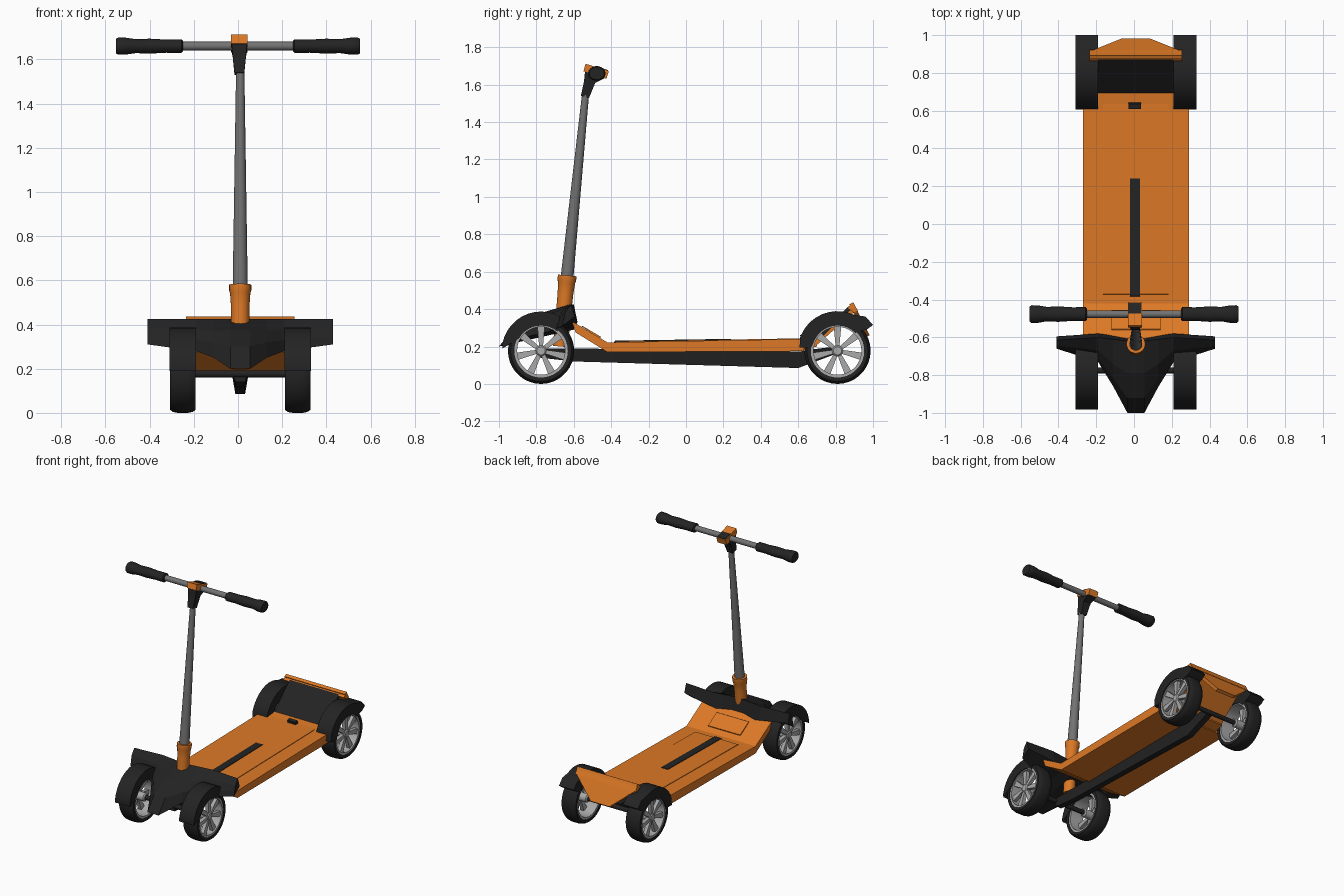
import bpy, bmesh, math
from mathutils import Vector

if "Cube" in bpy.data.objects:
    bpy.data.objects.remove(bpy.data.objects["Cube"], do_unlink=True)

CX = 0.01  # centre line of the chassis


def material(name, rgb):
    m = bpy.data.materials.new(name)
    m.diffuse_color = (*rgb, 1)
    m.use_nodes = True
    m.node_tree.nodes["Principled BSDF"].inputs["Base Color"].default_value = (*rgb, 1)
    return m


ORANGE = material("orange paint", (0.72, 0.19, 0.019))
BLACK = material("black plastic", (0.017, 0.017, 0.017))
STEEL = material("grey steel", (0.17, 0.17, 0.17))
RIM = material("light alloy", (0.40, 0.40, 0.40))


def loft(name, rings, mat, smooth=False, closed=False):
    """Bridge rings of equal length; cap the ends unless closed on itself."""
    bm = bmesh.new()
    loops = [[bm.verts.new(p) for p in ring] for ring in rings]
    pairs = list(zip(loops, loops[1:]))
    if closed:
        pairs.append((loops[-1], loops[0]))
    else:
        bm.faces.new(loops[0])
        bm.faces.new(loops[-1])
    n = len(loops[0])
    for a, b in pairs:
        for i in range(n):
            j = (i + 1) % n
            bm.faces.new((a[i], a[j], b[j], b[i]))
    bmesh.ops.recalc_face_normals(bm, faces=bm.faces)
    me = bpy.data.meshes.new(name)
    bm.to_mesh(me)
    bm.free()
    me.materials.append(mat)
    ob = bpy.data.objects.new(name, me)
    bpy.context.collection.objects.link(ob)
    if smooth:
        bpy.ops.object.select_all(action='DESELECT')
        bpy.context.view_layer.objects.active = ob
        ob.select_set(True)
        bpy.ops.object.shade_smooth_by_angle(angle=math.radians(40))
    return ob


def extrude(name, profile, x, half, mat, smooth=False):
    """Side profile of (y, z) points, extruded across x."""
    return loft(name, [[(x + s * half, y, z) for y, z in profile] for s in (-1, 1)], mat, smooth)


def tube(name, start, end, stations, mat, sides=20, closed=False, flat=1.0):
    """Round part along an axis; stations are (fraction, radius)."""
    a, b = Vector(start), Vector(end)
    d = (b - a).normalized()
    u = d.orthogonal().normalized() if abs(d.x) < 0.9 else Vector((0, 1, 0))
    v = d.cross(u)
    rings = []
    for t, r in stations:
        c = a + (b - a) * t
        angles = [math.tau * i / sides for i in range(sides)]
        rings.append([c + u * r * math.cos(k) + v * r * flat * math.sin(k) for k in angles])
    return loft(name, rings, mat, True, closed)


def arc(cy, cz, r, a0, a1, n):
    for i in range(n + 1):
        k = math.radians(a0 + (a1 - a0) * i / n)
        yield (cy + r * math.cos(k), cz + r * math.sin(k))


# Deck with the rising front ramp
deck = [(-0.61, 0.335), (-0.42, 0.222), (0.63, 0.24), (0.63, 0.175), (-0.42, 0.17), (-0.59, 0.275)]
extrude("deck", deck, CX, 0.28, ORANGE)
extrude("deck_rear", [(0.6, 0.239), (0.7, 0.25), (0.7, 0.2), (0.6, 0.175)], CX, 0.2, ORANGE)
extrude("deck_panel", [(-0.375, 0.22), (-0.37, 0.227), (0.635, 0.244), (0.64, 0.238)], CX, 0.173, ORANGE)
extrude("ramp_panel", [(-0.56, 0.309), (-0.555, 0.311), (-0.455, 0.252), (-0.46, 0.242)], CX, 0.13, ORANGE)
extrude("deck_grip_strip", [(-0.385, 0.22), (-0.38, 0.231), (0.24, 0.241), (0.245, 0.23)], 0.005, 0.027, BLACK)
extrude("deck_latch", [(0.615, 0.235), (0.61, 0.262), (0.635, 0.268), (0.645, 0.235)], 0.005, 0.033, BLACK)

# Keel beam, wedge shaped in section
keel_path = [(-0.78, 0.19, 0.14), (-0.6, 0.19, 0.12), (0.6, 0.172, 0.085), (0.68, 0.185, 0.115), (0.8, 0.2, 0.16)]
loft("keel_beam", [[(CX - 0.037, y, t), (CX + 0.037, y, t), (CX + 0.022, y, b), (CX - 0.022, y, b)]
                   for y, t, b in keel_path], BLACK)

# Front shield: side sections swept from wing tip to wing tip
half_sections = [
    (0.045, [(-1.0, 0.2), (-0.92, 0.3), (-0.79, 0.375), (-0.62, 0.425), (-0.6, 0.29)]),
    (0.12, [(-0.86, 0.25), (-0.82, 0.32), (-0.74, 0.37), (-0.61, 0.425), (-0.59, 0.31)]),
    (0.2, [(-0.73, 0.28), (-0.71, 0.33), (-0.67, 0.38), (-0.6, 0.425), (-0.58, 0.33)]),
    (0.42, [(-0.66, 0.31), (-0.655, 0.34), (-0.645, 0.385), (-0.615, 0.425), (-0.595, 0.36)]),
]
sections = [(-x, p) for x, p in reversed(half_sections)] + half_sections
loft("front_shield", [[(CX + x, y, z) for y, z in p] for x, p in sections], BLACK)

# Rear kick panel, its orange frame and tapered back plate
extrude("kick_panel", [(0.69, 0.245), (0.87, 0.415), (0.885, 0.4), (0.71, 0.235)], CX, 0.2, BLACK)
extrude("kick_panel_backing", [(0.69, 0.235), (0.885, 0.4), (0.9, 0.385), (0.69, 0.2)], CX, 0.195, ORANGE)
extrude("kick_frame", [(0.862, 0.405), (0.893, 0.437), (0.92, 0.39), (0.9, 0.38)], CX, 0.245, ORANGE)


def plate_ring(half, y, z):
    return [(CX - half, y, z), (CX + half, y, z), (CX + half, y - 0.022, z - 0.01), (CX - half, y - 0.022, z - 0.01)]


loft("rear_plate", [plate_ring(0.245, 0.895, 0.436), plate_ring(0.23, 0.92, 0.385),
                    plate_ring(0.075, 0.982, 0.26)], ORANGE)

# Wheels, fenders and axles
for end, wy in (("front", -0.775), ("rear", 0.81)):
    wz = 0.177
    tube(end + "_axle", (CX - 0.26, wy, wz), (CX + 0.26, wy, wz), [(0, 0.016), (1, 0.016)], BLACK, 12)
    for side, s in (("right", -1), ("left", 1)):
        label = end + "_" + side
        x = CX + s * 0.26
        a, b = (x - 0.058, wy, wz), (x + 0.058, wy, wz)
        tube(label + "_tyre", a, b, [(0, 0.143), (0, 0.163), (0.12, 0.173), (0.3, 0.177), (0.7, 0.177),
                                     (0.88, 0.173), (1, 0.163), (1, 0.143)], BLACK, 36, True)
        tube(label + "_rim", a, b, [(0.04, 0.128), (0.04, 0.145), (0.96, 0.145), (0.96, 0.128)], RIM, 36, True)
        tube(label + "_hub", a, b, [(0.08, 0.022), (0.14, 0.03), (0.86, 0.03), (0.92, 0.022)], RIM, 16)
        for i in range(7):
            k = math.tau * i / 7 + math.pi / 2
            c, n = math.cos(k), math.sin(k)
            bar = [(0.02, -0.01), (0.02, 0.01), (0.134, 0.02), (0.134, -0.02)]
            spoke = [(wy + r * c - w * n, wz + r * n + w * c) for r, w in bar]
            extrude(f"{label}_spoke_{i}", spoke, x + s * 0.03, 0.013, RIM)
        if end == "front":
            outline = [(wy - 0.205, 0.19)] + list(arc(wy, wz, 0.21, 170, 50, 12))
            outline += list(arc(wy, wz, 0.135, 50, 150, 10))
        else:
            outline = [(0.607, 0.195)] + list(arc(wy, wz, 0.212, 160, 65, 10))
            outline += [(0.96, 0.36), (1.0, 0.315), (0.965, 0.29)]
            outline += list(arc(wy, wz, 0.135, 45, 150, 10)) + [(0.67, 0.195)]
        extrude(label + "_fender", outline, x, 0.06, BLACK, True)

# Steering column
foot, collar, top = (CX, -0.672, 0.2), (CX, -0.635, 0.58), (CX, -0.537, 1.55)
tube("head_tube", foot, collar, [(0, 0.04), (0.55, 0.041), (0.75, 0.042), (0.9, 0.046), (0.93, 0.05), (1, 0.05)],
     ORANGE, 24)
tube("steering_column", collar, top, [(-0.05, 0.034), (0.02, 0.034), (1, 0.019)], STEEL, 20)


def clamp_ring(half, y0, y1, z, rise):
    return [(0.006 - half, y0, z), (0.006 + half, y0, z), (0.006 + half, y1, z + rise), (0.006 - half, y1, z + rise)]


# Handlebar clamp and display block
loft("handlebar_clamp", [clamp_ring(0.022, -0.562, -0.518, 1.54, -0.01), clamp_ring(0.03, -0.545, -0.485, 1.62, -0.01),
                         clamp_ring(0.035, -0.54, -0.43, 1.672, -0.035)], BLACK)
extrude("display_block", [(-0.537, 1.712), (-0.413, 1.672), (-0.425, 1.632), (-0.548, 1.672)], 0.005, 0.037, ORANGE)
extrude("display_screen", [(-0.475, 1.69), (-0.473, 1.696), (-0.417, 1.678), (-0.418, 1.672)], 0.005, 0.033, BLACK)

# Handlebar and grips
bar_y, bar_z = -0.477, 1.66
tube("handlebar", (-0.3, bar_y, bar_z), (0.3, bar_y, bar_z), [(0, 0.02), (1, 0.02)], STEEL, 16)
for side, s in (("right", -1), ("left", 1)):
    tube(side + "_grip", (s * 0.25, bar_y, bar_z), (s * 0.552, bar_y, bar_z),
         [(0, 0.03), (0.02, 0.037), (0.25, 0.036), (0.5, 0.041), (0.7, 0.038), (0.85, 0.046), (0.97, 0.047), (1, 0.04)],
         BLACK, 18, flat=0.84)
